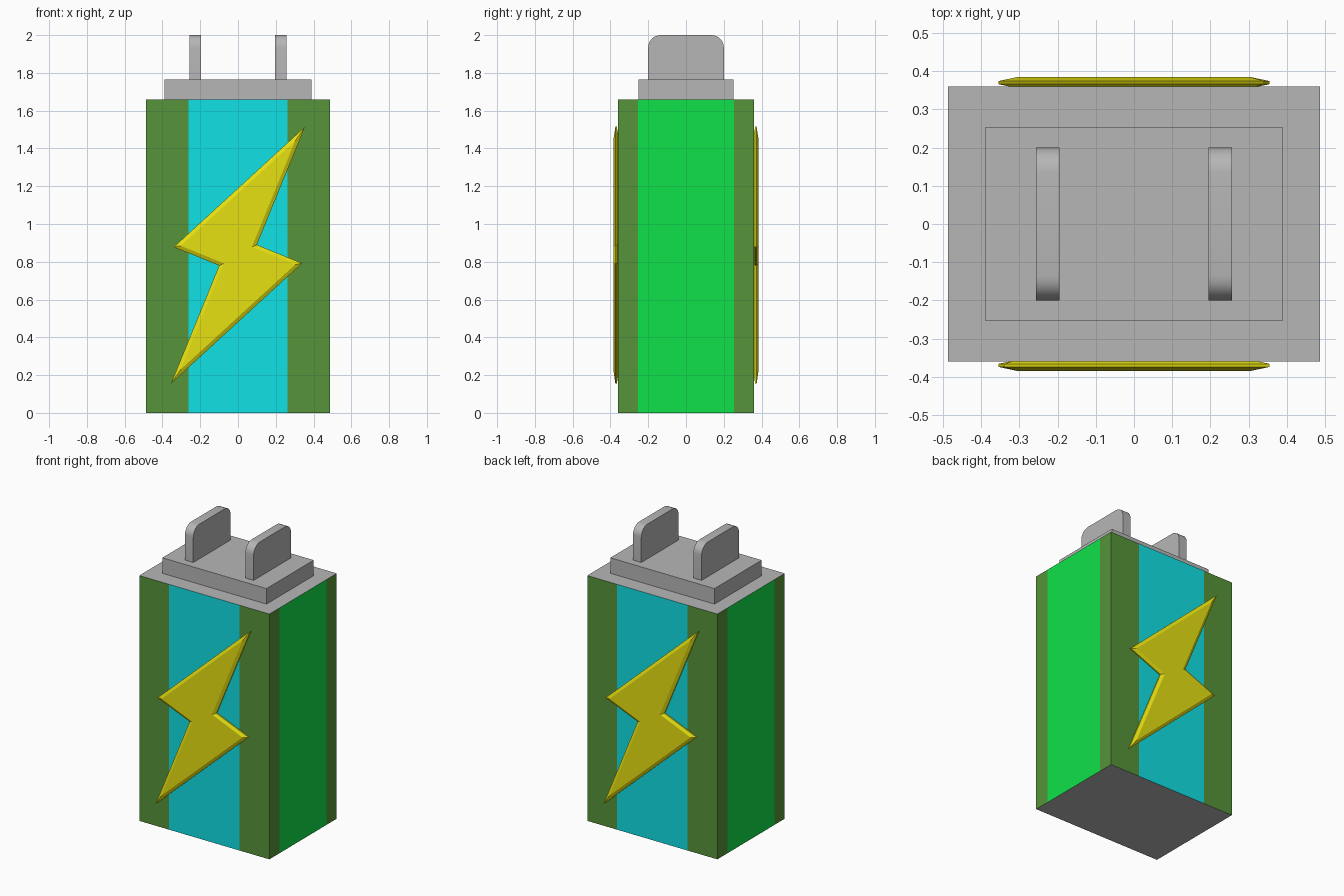
import bpy, bmesh, math
from mathutils import Vector, Matrix

if "Cube" in bpy.data.objects:
    bpy.data.objects.remove(bpy.data.objects["Cube"])

def material(name, rgb):
    m = bpy.data.materials.new(name)
    m.diffuse_color = (*rgb, 1)
    m.use_nodes = True
    m.node_tree.nodes["Principled BSDF"].inputs["Base Color"].default_value = m.diffuse_color
    return m

OLIVE = material("olive green", (0.093, 0.296, 0.041))
TEAL = material("teal", (0.005, 0.75, 0.78))
GREEN = material("bright green", (0.005, 0.75, 0.065))
GREY = material("grey", (0.47, 0.47, 0.47))
YELLOW = material("yellow", (0.83, 0.78, 0.006))

def make_object(name, bm, mats):
    bmesh.ops.recalc_face_normals(bm, faces=bm.faces)
    mesh = bpy.data.meshes.new(name)
    bm.to_mesh(mesh)
    bm.free()
    ob = bpy.data.objects.new(name, mesh)
    bpy.context.collection.objects.link(ob)
    for m in mats:
        mesh.materials.append(m)
    return ob

def box(lo, hi):
    bm = bmesh.new()
    bmesh.ops.create_cube(bm, size=1)
    lo, hi = Vector(lo), Vector(hi)
    for v in bm.verts:
        v.co = Vector((lo[i] + (v.co[i] + 0.5) * (hi[i] - lo[i]) for i in range(3)))
    return bm

# Body: cut into vertical stripes, coloured by direction and position
bm = box((-0.487, -0.36, 0), (0.487, 0.36, 1.66))
for axis, cut in ((0, 0.263), (1, 0.253)):
    for s in (-1, 1):
        n = Vector((0, 0, 0))
        n[axis] = 1
        bmesh.ops.bisect_plane(bm, geom=bm.verts[:] + bm.edges[:] + bm.faces[:],
                               plane_co=n * s * cut, plane_no=n)
bm.normal_update()
for f in bm.faces:
    c = f.calc_center_median()
    if abs(f.normal.z) > 0.5:
        f.material_index = 3
    elif abs(f.normal.y) > 0.5:
        f.material_index = 1 if abs(c.x) < 0.26 else 0
    else:
        f.material_index = 2 if abs(c.y) < 0.25 else 0
make_object("body", bm, [OLIVE, TEAL, GREEN, GREY])

# Stepped plate on the top
make_object("top_plate", box((-0.39, -0.252, 1.655), (0.39, 0.252, 1.765)), [GREY])

# Two contact prongs with rounded upper corners
for side, x in (("left", -0.226), ("right", 0.226)):
    bm = box((x - 0.031, -0.2, 1.75), (x + 0.031, 0.2, 2.0))
    corners = [e for e in bm.edges if all(v.co.z > 1.9 for v in e.verts)
               and abs(e.verts[0].co.x - e.verts[1].co.x) > 0.01]
    bmesh.ops.bevel(bm, geom=corners, offset=0.065, segments=6, profile=0.5, affect='EDGES')
    ob = make_object(side + "_prong", bm, [GREY])
    bpy.context.view_layer.objects.active = ob
    ob.select_set(True)
    bpy.ops.object.shade_smooth_by_angle(angle=math.radians(35))
    ob.select_set(False)

# Lightning bolts: half outline, completed by point symmetry
half = [(0.355, 0.68), (-0.34, 0.043), (-0.10, -0.055)]
outline = [Vector(p) for p in half] + [-Vector(p) for p in half]

def inset(pts, d):
    """Mitred inset of a counter-clockwise outline."""
    out = []
    for i, p in enumerate(pts):
        a, b = (p - pts[i - 1]).normalized(), (pts[(i + 1) % len(pts)] - p).normalized()
        na, nb = Vector((-a.y, a.x)), Vector((-b.y, b.x))
        out.append(p + (na + nb) * d / (1 + na.dot(nb)))
    return out

for side, angle in (("front", 0), ("back", math.pi)):
    bm = bmesh.new()
    rings = []
    for y, d in ((0.355, 0.02), (0.366, 0), (0.374, 0), (0.385, 0.02)):
        rings.append([bm.verts.new((p.x, -y, 0.835 + p.y)) for p in inset(outline, d)])
    for r0, r1 in zip(rings, rings[1:]):
        for i in range(6):
            j = (i + 1) % 6
            bm.faces.new((r0[i], r0[j], r1[j], r1[i]))
    bm.faces.new(rings[0][::-1])
    bm.faces.new(rings[-1])
    bmesh.ops.rotate(bm, verts=bm.verts, cent=(0, 0, 0), matrix=Matrix.Rotation(angle, 3, 'Z'))
    make_object(side + "_lightning_bolt", bm, [YELLOW])
